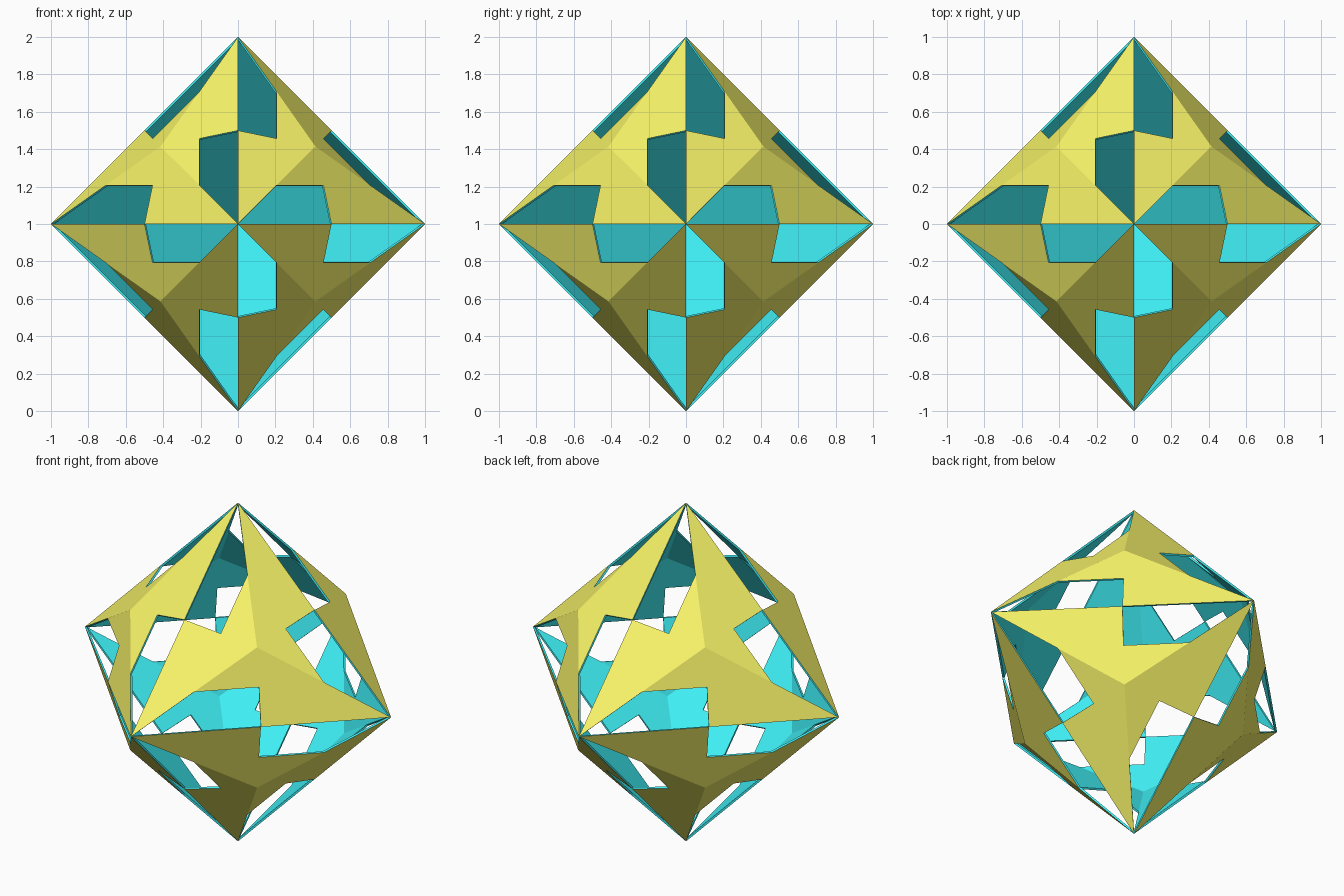
import bpy, bmesh
from itertools import product
from mathutils import Vector

if "Cube" in bpy.data.objects:
    bpy.data.objects.remove(bpy.data.objects["Cube"])

A = 2 ** 0.5 - 1      # pyramid apex coordinate of the triakis octahedron
INNER = 0.984         # inner shell scale, gives an even thin wall
CENTRE = Vector((0, 0, 1))


def material(name, rgb):
    m = bpy.data.materials.new(name)
    m.diffuse_color = (*rgb, 1)
    m.use_nodes = True
    m.node_tree.nodes["Principled BSDF"].inputs["Base Color"].default_value = m.diffuse_color
    return m


bm = bmesh.new()


def face(points, mat):
    f = bm.faces.new([bm.verts.new(p + CENTRE) for p in points])
    f.material_index = mat


# Three panels per octant, each with a window at one end of its long edge
for signs in product((1, -1), repeat=3):
    apex = Vector(signs) * A
    tips = [Vector([signs[k] if k == i else 0 for k in range(3)]) for i in range(3)]
    for i in range(3):
        u, v = tips[i], tips[(i + 1) % 3]
        if u.dot(v.cross(apex)) > 0:      # same handedness everywhere
            u, v = v, u
        mid = (u + v) / 2
        p = [u, mid, (mid + apex) / 2, (v + apex) / 2, apex, (u + apex) / 2]
        face(p[::-1], 0)                          # outer skin
        face([q * INNER for q in p], 1)           # inner skin
        for a, b in ((0, 1), (1, 2), (2, 3), (5, 0)):   # open rims
            face([p[a], p[b], p[b] * INNER, p[a] * INNER], 1)

bmesh.ops.remove_doubles(bm, verts=bm.verts[:], dist=1e-4)

mesh = bpy.data.meshes.new("pierced_shell")
bm.to_mesh(mesh)
bm.free()
mesh.materials.append(material("yellow_outside", (0.93, 0.9, 0.14)))
mesh.materials.append(material("cyan_inside", (0.05, 0.88, 0.93)))
shell = bpy.data.objects.new("pierced_shell", mesh)
bpy.context.collection.objects.link(shell)
